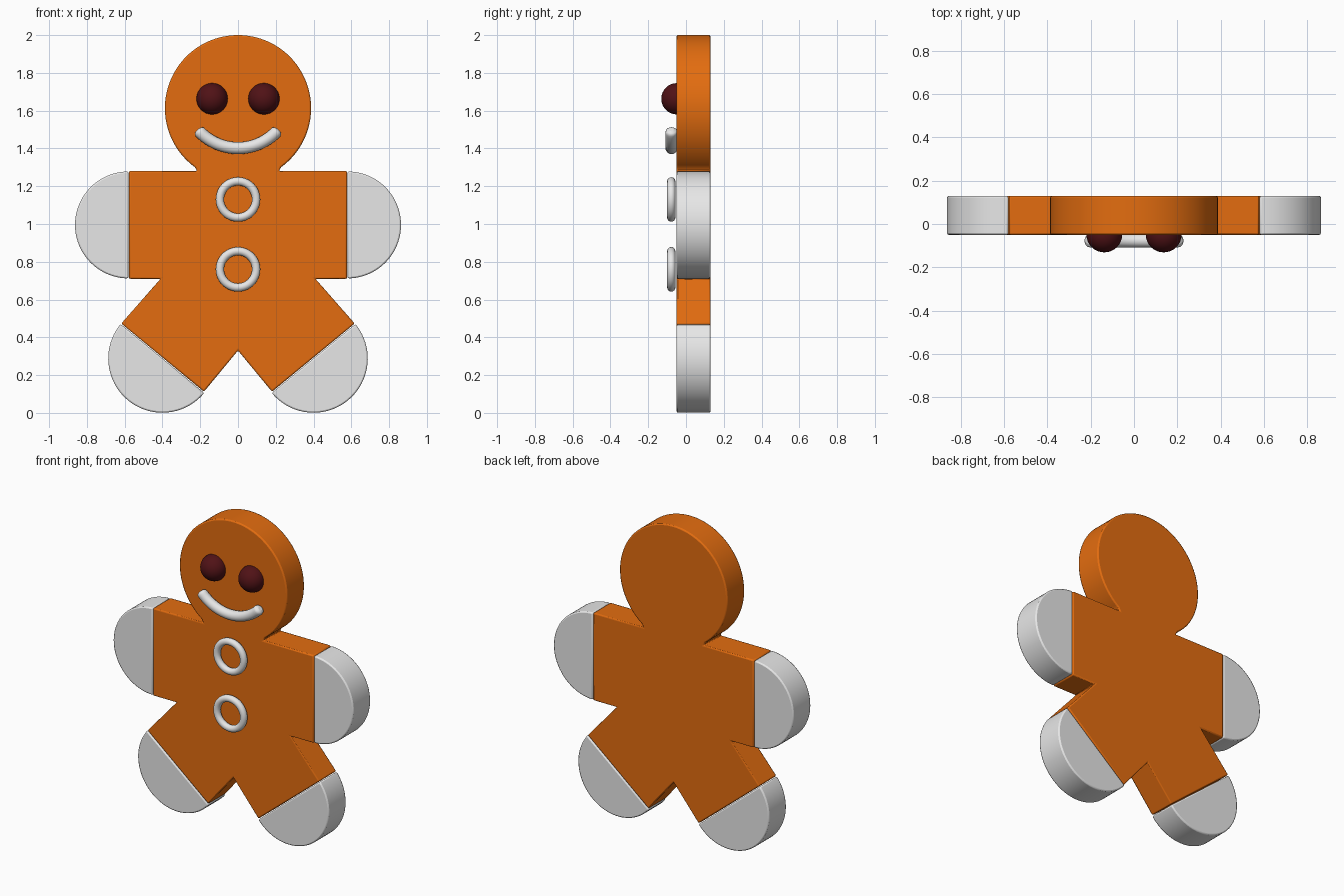
import bpy, bmesh
from math import sin, cos, pi, radians

if "Cube" in bpy.data.objects:
    bpy.data.objects.remove(bpy.data.objects["Cube"])

FRONT, BACK = -0.05, 0.13


def material(name, rgb):
    m = bpy.data.materials.new(name)
    m.diffuse_color = (*rgb, 1)
    m.use_nodes = True
    m.node_tree.nodes["Principled BSDF"].inputs["Base Color"].default_value = m.diffuse_color
    return m


ginger = material("baked orange", (0.77, 0.152, 0.005))
icing = material("white icing", (0.8, 0.8, 0.8))
candy = material("dark red candy", (0.08, 0.006, 0.008))


def arc(cx, cz, r, a0, a1, n):
    return [(cx + r * cos(radians(a0 + (a1 - a0) * i / n)),
             cz + r * sin(radians(a0 + (a1 - a0) * i / n))) for i in range(n + 1)]


def finish(ob, mat, name):
    ob.name = name
    ob.data.materials.append(mat)
    bpy.ops.object.select_all(action='DESELECT')
    ob.select_set(True)
    bpy.context.view_layer.objects.active = ob


def slab(name, outline, mat):
    """Extrude an x-z outline through the cookie thickness, with a soft edge."""
    bm = bmesh.new()
    face = bm.faces.new([bm.verts.new((x, FRONT, z)) for x, z in outline])
    out = bmesh.ops.extrude_face_region(bm, geom=[face], use_keep_orig=True)
    verts = [v for v in out["geom"] if isinstance(v, bmesh.types.BMVert)]
    bmesh.ops.translate(bm, verts=verts, vec=(0, BACK - FRONT, 0))
    bmesh.ops.recalc_face_normals(bm, faces=bm.faces)
    mesh = bpy.data.meshes.new(name)
    bm.to_mesh(mesh)
    bm.free()
    ob = bpy.data.objects.new(name, mesh)
    bpy.context.collection.objects.link(ob)
    finish(ob, mat, name)
    bpy.ops.object.shade_smooth_by_angle(angle=radians(35))
    bev = ob.modifiers.new("soft edge", 'BEVEL')
    bev.width, bev.segments = 0.008, 2
    bev.limit_method, bev.angle_limit = 'ANGLE', radians(35)


# Cookie: right half of the outline, from crotch to top of head, then mirrored
half = [(0, 0.33), (0.18, 0.112), (0.618, 0.473), (0.41, 0.71), (0.578, 0.71),
        (0.578, 1.28), (0.217, 1.28)] + arc(0, 1.613, 0.387, -54, 90, 48)
slab("cookie_body", half + [(-x, z) for x, z in half[-2:0:-1]], ginger)

# Iced hands and feet: half discs
for side, s in (("right", 1), ("left", -1)):
    hand = arc(0.58, 0.995, 0.283, -90, 90, 40)
    foot = arc(0.4, 0.288, 0.287, -140.5, 39.5, 40)
    slab(side + "_hand", [(s * x, z) for x, z in hand], icing)
    slab(side + "_foot", [(s * x, z) for x, z in foot], icing)

    # Eye
    bpy.ops.mesh.primitive_uv_sphere_add(segments=32, ring_count=16, radius=0.083,
                                         location=(s * 0.137, -0.048, 1.663))
    finish(bpy.context.object, candy, side + "_eye")
    bpy.ops.object.shade_smooth()

# Icing ring buttons
for name, z in (("upper_button", 1.13), ("lower_button", 0.76)):
    bpy.ops.mesh.primitive_torus_add(major_segments=48, minor_segments=16,
                                     major_radius=0.096, minor_radius=0.022,
                                     location=(0, -0.078, z), rotation=(pi / 2, 0, 0))
    finish(bpy.context.object, icing, name)
    bpy.ops.object.shade_smooth()

# Smile: round tube along an arc, narrowing at its ends
path = (arc(0, 1.685, 0.283, -139, -137, 2) + arc(0, 1.685, 0.283, -135, -45, 32)
        + arc(0, 1.685, 0.283, -43, -41, 2))
curve = bpy.data.curves.new("smile", 'CURVE')
curve.dimensions = '3D'
curve.bevel_depth, curve.bevel_resolution, curve.use_fill_caps = 0.032, 6, True
spline = curve.splines.new('POLY')
spline.points.add(len(path) - 1)
ends = [0.4, 0.75, 0.93]
for i, (p, (x, z)) in enumerate(zip(spline.points, path)):
    p.co = (x, -0.077, z, 1)
    k = min(i, len(path) - 1 - i)
    p.radius = ends[k] if k < 3 else 1
smile = bpy.data.objects.new("smile", curve)
bpy.context.collection.objects.link(smile)
finish(smile, icing, "smile")
bpy.ops.object.convert(target='MESH')
bpy.ops.object.shade_smooth_by_angle(angle=radians(50))
